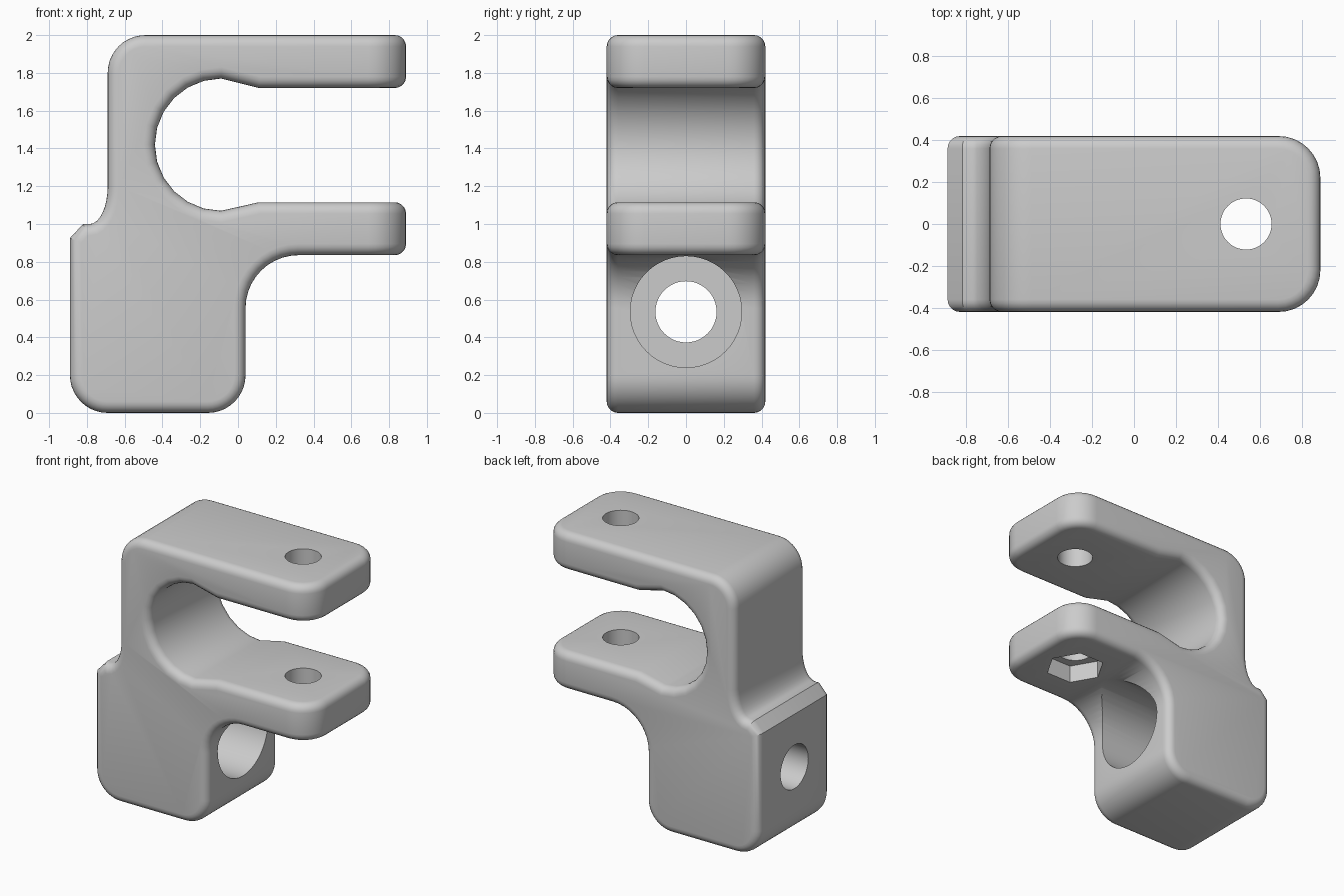
import bpy, bmesh, math
from mathutils import Matrix, Vector

cube = bpy.data.objects.get("Cube")
if cube:
    bpy.data.objects.remove(cube, do_unlink=True)

HALF = 0.42      # half thickness along y
TIP = 0.89       # x of the arm ends
RIM = 0.06       # edge rounding

grey = bpy.data.materials.new("plain grey")
grey.use_nodes = True
tone = (0.6, 0.6, 0.6, 1)
grey.diffuse_color = tone
grey.node_tree.nodes["Principled BSDF"].inputs["Base Color"].default_value = tone


def arc(cx, cz, rx, rz, start, end, steps=10):
    """Points along an elliptical arc, angles in degrees."""
    angles = [math.radians(start + (end - start) * i / steps) for i in range(steps + 1)]
    return [(cx + rx * math.cos(a), cz + rz * math.sin(a)) for a in angles]


# Side profile of the clevis, counter-clockwise from the lower left corner
profile = (
    arc(-0.69, 0.2, 0.2, 0.2, 180, 270)
    + arc(-0.16, 0.2, 0.2, 0.2, 270, 360)
    + arc(0.32, 0.555, 0.28, 0.28, 180, 90)            # fillet under lower arm
    + [(TIP, 0.835), (TIP, 1.115), (0.11, 1.115)]      # lower arm
    + arc(-0.09, 1.42, 0.35, 0.35, 270, 90, 12)        # round throat
    + [(0.11, 1.72), (TIP, 1.72), (TIP, 2.0)]          # upper arm
    + arc(-0.49, 1.8, 0.2, 0.2, 90, 180)
    + arc(-0.785, 1.2, 0.095, 0.2, 0, -90, 8)          # fillet above the step
    + [(-0.82, 1.0), (-0.89, 0.925)]                   # chamfered step
)

# Extrude the profile
bm = bmesh.new()
face = bm.faces.new([bm.verts.new((x, -HALF, z)) for x, z in profile])
side = bmesh.ops.extrude_face_region(bm, geom=[face])
moved = [v for v in side["geom"] if isinstance(v, bmesh.types.BMVert)]
bmesh.ops.translate(bm, verts=moved, vec=(0, 2 * HALF, 0))
bmesh.ops.recalc_face_normals(bm, faces=bm.faces)

# Round the arm ends in plan, then soften every sharp rim
ends = [e for e in bm.edges
        if all(abs(v.co.x - TIP) < 0.001 for v in e.verts)
        and abs(e.verts[0].co.y - e.verts[1].co.y) < 0.001]
bmesh.ops.bevel(bm, geom=ends, offset=0.2, segments=8, profile=0.5,
                affect='EDGES', clamp_overlap=False)
rims = [e for e in bm.edges
        if len(e.link_faces) == 2 and e.calc_face_angle() > math.radians(60)]
bmesh.ops.bevel(bm, geom=rims, offset=RIM, segments=5, profile=0.5,
                affect='EDGES', clamp_overlap=False)
mesh = bpy.data.meshes.new("clevis_bracket")
bm.to_mesh(mesh)
bm.free()
bracket = bpy.data.objects.new("clevis_bracket", mesh)
bpy.context.collection.objects.link(bracket)


def drill(name, start, end, radius, sides=48):
    """Cut a straight hole between two points."""
    start, end = Vector(start), Vector(end)
    axis = end - start
    turn = Matrix.Rotation(math.pi / 2, 4, 'Y') if axis.x else Matrix()
    cut = bmesh.new()
    bmesh.ops.create_cone(cut, cap_ends=True, segments=sides, radius1=radius,
                          radius2=radius, depth=axis.length,
                          matrix=Matrix.Translation((start + end) / 2) @ turn
                          @ Matrix.Rotation(math.pi / 2, 4, 'Z'))
    data = bpy.data.meshes.new(name)
    cut.to_mesh(data)
    cut.free()
    tool = bpy.data.objects.new(name, data)
    tool.hide_render = True
    bpy.context.collection.objects.link(tool)
    mod = bracket.modifiers.new(name, 'BOOLEAN')
    mod.operation, mod.solver, mod.object = 'DIFFERENCE', 'EXACT', tool
    return tool


cutters = [
    drill("pin_hole", (0.535, 0, 0.7), (0.535, 0, 2.2), 0.122),
    drill("nut_pocket", (0.535, 0, 0.7), (0.535, 0, 0.965), 0.205, 6),
    drill("counterbore", (-0.5, 0, 0.535), (0.6, 0, 0.535), 0.295),
    drill("bolt_hole", (-1.2, 0, 0.535), (0.2, 0, 0.535), 0.162),
]

# Bake the cuts and remove the cutters
bpy.context.view_layer.update()
graph = bpy.context.evaluated_depsgraph_get()
baked = bpy.data.meshes.new_from_object(bracket.evaluated_get(graph))
bracket.modifiers.clear()
bracket.data = baked
for tool in cutters:
    bpy.data.objects.remove(tool, do_unlink=True)

baked.materials.clear()
baked.materials.append(grey)
for other in bpy.context.selected_objects:
    other.select_set(False)
bracket.select_set(True)
bpy.context.view_layer.objects.active = bracket
bpy.ops.object.shade_smooth_by_angle(angle=math.radians(30))
